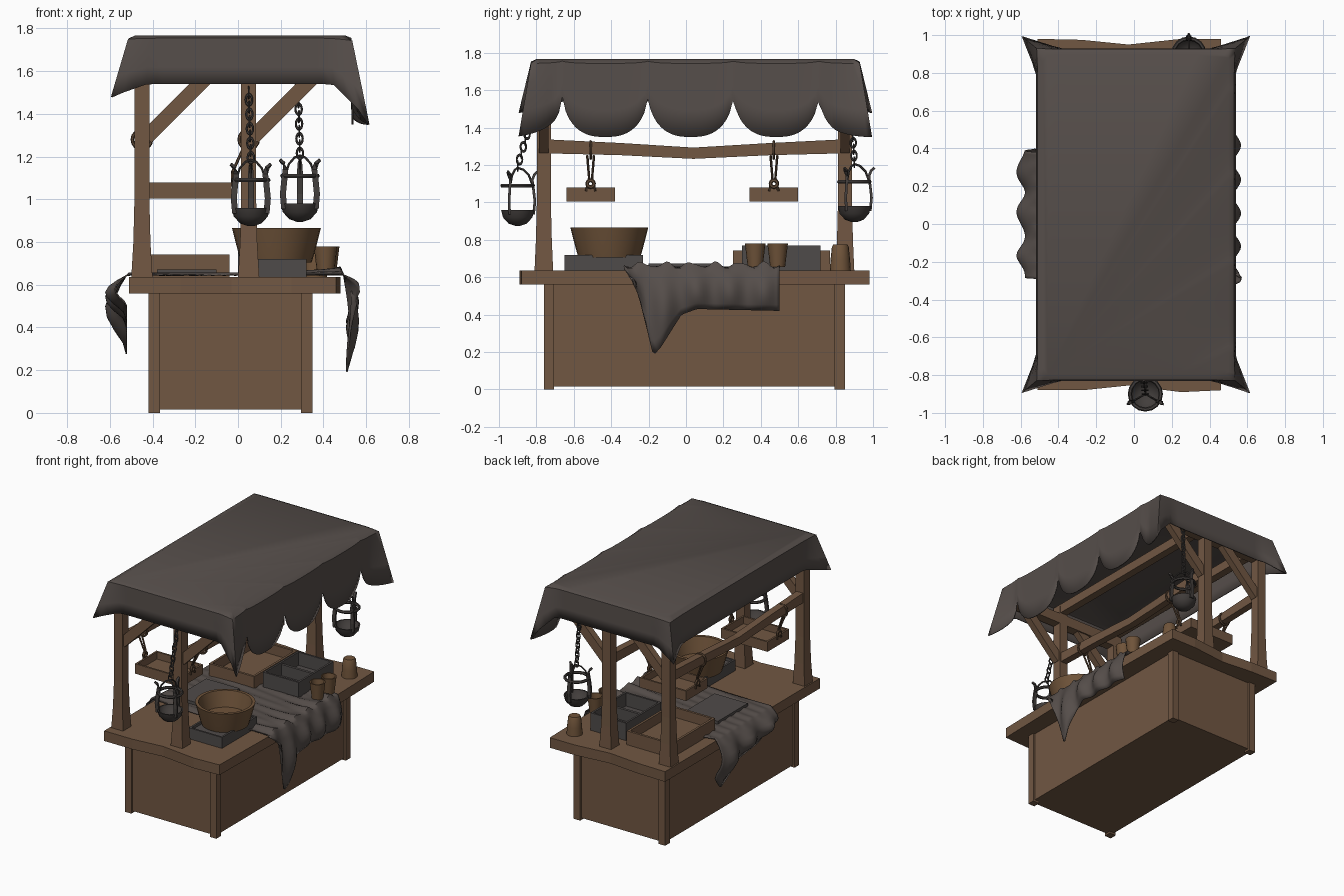
import bpy, bmesh, math
from math import sin, cos, pi
from mathutils import Vector

if "Cube" in bpy.data.objects:
    bpy.data.objects.remove(bpy.data.objects["Cube"])


def material(name, rgb):
    m = bpy.data.materials.new(name)
    m.use_nodes = True
    m.diffuse_color = (*rgb, 1)
    m.node_tree.nodes["Principled BSDF"].inputs["Base Color"].default_value = (*rgb, 1)
    return m


WOOD = material("brown wood", (0.165, 0.095, 0.055))
TURNED = material("warm turned wood", (0.16, 0.088, 0.042))
CLOTH = material("grey brown cloth", (0.092, 0.076, 0.069))
GREY = material("grey wood", (0.078, 0.07, 0.067))
IRON = material("dark iron", (0.055, 0.048, 0.045))
ROPE = material("rope", (0.12, 0.07, 0.04))


def finish(name, bm, mat, smooth=False):
    bmesh.ops.recalc_face_normals(bm, faces=bm.faces)
    me = bpy.data.meshes.new(name)
    bm.to_mesh(me)
    bm.free()
    me.materials.append(mat)
    ob = bpy.data.objects.new(name, me)
    bpy.context.collection.objects.link(ob)
    if smooth:
        bpy.ops.object.select_all(action="DESELECT")
        ob.select_set(True)
        bpy.context.view_layer.objects.active = ob
        bpy.ops.object.shade_smooth_by_angle(angle=math.radians(45))
    return ob


def bridge(bm, rings, closed=True):
    """Skin successive vertex rings with quads."""
    n = len(rings[0])
    for a, b in zip(rings, rings[1:]):
        for i in range(n if closed else n - 1):
            j = (i + 1) % n
            bm.faces.new((a[i], a[j], b[j], b[i]))


def box(name, lo, hi, mat, depth=0, rim=0.02):
    """Box between two corners; depth hollows it out from the top."""
    bm = bmesh.new()
    bmesh.ops.create_cube(bm, size=1)
    for v in bm.verts:
        v.co = [l + (c + 0.5) * (h - l) for l, h, c in zip(lo, hi, v.co)]
    if depth:
        top = max(bm.faces, key=lambda f: f.calc_center_median().z)
        bmesh.ops.inset_individual(bm, faces=[top], thickness=rim)
        hole = bmesh.ops.extrude_face_region(bm, geom=[top])["geom"]
        bmesh.ops.translate(bm, verts=[g for g in hole if isinstance(g, bmesh.types.BMVert)], vec=(0, 0, -depth))
        bm.faces.remove(top) if top.is_valid else None
    return finish(name, bm, mat)


def beam(name, pts, widths, heights, mat=WOOD, sides=4, smooth=False):
    """Sweep a section along a path, with a width and height at each point."""
    pts = [Vector(p) for p in pts]
    bm, rings = bmesh.new(), []
    for i, p in enumerate(pts):
        t = (pts[min(i + 1, len(pts) - 1)] - pts[max(i - 1, 0)]).normalized()
        side = Vector((1, 0, 0)) if abs(t.z) > 0.99 else t.cross(Vector((0, 0, 1))).normalized()
        up = side.cross(t)
        w = widths[i] if isinstance(widths, (list, tuple)) else widths
        h = heights[i] if isinstance(heights, (list, tuple)) else heights
        k = 0.7071 if sides == 4 else 0.5
        angles = [2 * pi * (j + 0.5) / sides for j in range(sides)]
        rings.append([bm.verts.new(p + side * w * k * cos(a) + up * h * k * sin(a)) for a in angles])
    bridge(bm, rings)
    bm.faces.new(rings[0])
    bm.faces.new(rings[-1])
    return finish(name, bm, mat, smooth)


def lathe(name, profile, loc, mat, n=24):
    bm = bmesh.new()
    rings = [[bm.verts.new((loc[0] + r * cos(2 * pi * i / n), loc[1] + r * sin(2 * pi * i / n), loc[2] + z))
              for i in range(n)] for r, z in profile]
    bridge(bm, rings)
    bm.faces.new(rings[0])
    bm.faces.new(rings[-1])
    return finish(name, bm, mat, True)


def torus(name, loc, R, r, rot=(0, 0, 0), stretch=1, mat=IRON):
    bpy.ops.mesh.primitive_torus_add(location=loc, rotation=rot, major_radius=R, minor_radius=r,
                                     major_segments=16, minor_segments=6)
    ob = bpy.context.object
    ob.name = name
    ob.scale.x = stretch
    ob.data.materials.append(mat)
    bpy.ops.object.shade_smooth_by_angle()
    return ob


# Cabinet: recessed panels between corner posts
box("cabinet_panels", (-0.405, -0.745, 0.015), (0.335, 0.835, 0.57), WOOD)
for x in (-0.42, 0.295):
    for y in (-0.76, 0.795):
        box("cabinet_corner", (x, y, 0), (x + 0.055, y + 0.055, 0.57), WOOD)

# Counter slab with wavy ends
outline = [(-0.51, -0.88), (-0.27, -0.88), (-0.03, -0.855), (0.25, -0.89), (0.46, -0.88), (0.48, 0.05),
           (0.46, 0.98), (0.25, 0.98), (-0.03, 0.95), (-0.28, 0.975), (-0.51, 0.98)]
bm = bmesh.new()
slab = [[bm.verts.new((x, y, z)) for x, y in outline] for z in (0.56, 0.637)]
bridge(bm, slab)
for ring in slab:
    bm.faces.new(ring)
finish("counter_slab", bm, WOOD)

# Roof frame: flared posts, cross beams and braces at both ends
for y in (-0.76, 0.85):
    for x in (-0.45, 0.05):
        beam("roof_post", [(x, y, z) for z in (0.63, 0.8, 1.0, 1.72)],
             [0.1, 0.08, 0.07, 0.07], [0.1, 0.085, 0.075, 0.075])
        beam("roof_brace", [(x + 0.02, y, 1.29), (x + 0.34, y, 1.61)], 0.05, 0.07)
    beam("cross_beam", [(-0.49, y, 1.62), (0.5, y, 1.62)], 0.07, 0.08)
for x in (-0.45, 0.05, 0.46):
    beam("roof_rail", [(x, -0.8, 1.7), (x, 0.89, 1.7)], 0.06, 0.07)
for x in (-0.45, 0.05):
    beam("bowed_rail", [(x, -0.76, 1.3), (x, -0.35, 1.285), (x, 0.04, 1.263), (x, 0.45, 1.285), (x, 0.85, 1.3)],
         0.055, [0.075, 0.065, 0.06, 0.065, 0.075])

# Canopy: flat top, straight hems on three sides, scallops on the +x side, flared corners
X0, X1, Y0, Y1 = -0.51, 0.53, -0.825, 0.925


def steps(a, b, n):
    return [a + (b - a) * i / n for i in range(n)]


def canopy_hem(x, y):
    if x > X1 - 0.001:
        d = abs(2 * (((y + 0.66) / 0.457) % 1) - 1)
        return 1.35 + 0.24 * (1 - math.sqrt(max(0, 1 - d ** 2.6)))
    near = min(y - Y0, Y1 - y)
    left = max(0, 1 - (x - X0) / 0.1) * max(0, 1 - near / 0.15)
    right = max(0, 1 - (X1 - x) / 0.1)
    return 1.54 - 0.17 * right - 0.06 * left


perimeter = ([(X1, y) for y in steps(Y0, Y1, 96)] + [(x, Y1) for x in steps(X1, X0, 32)] +
             [(X0, y) for y in steps(Y1, Y0, 40)] + [(x, Y0) for x in steps(X0, X1, 32)])
bm = bmesh.new()
rings = [[], [], [], [], []]
for x, y in perimeter:
    kx = max(0, 1 - min(x - X0, X1 - x) / 0.12)
    ky = max(0, 1 - min(y - Y0, Y1 - y) / 0.12)
    ox = math.copysign(kx * (0.01 + 0.075 * ky), x)
    oy = math.copysign(ky * (0.005 + 0.065 * kx), y)
    hem = canopy_hem(x, y)
    rings[0].append(bm.verts.new((x - math.copysign(0.03 * kx, x), y - math.copysign(0.03 * ky, y), 1.768)))
    for ring, f in zip(rings[1:], (0.06, 0.3, 0.65, 1)):
        ring.append(bm.verts.new((x + ox * f, y + oy * f, 1.768 + (hem - 1.768) * f)))
bm.faces.new(rings[0])
bridge(bm, rings)
canopy = finish("canopy", bm, CLOTH, True)
canopy.modifiers.new("thickness", "SOLIDIFY").thickness = 0.008


# Runner cloth draped over both long edges of the counter
def ramp(x, pts):
    for (a, u), (b, v) in zip(pts, pts[1:]):
        if x <= b:
            return u + (v - u) * max(0, (x - a) / (b - a))
    return pts[-1][1]


bm, rows = bmesh.new(), []
for i in range(49):
    t = i / 48
    yl, yr = -0.29 + 0.67 * t, -0.33 + 0.83 * t
    low_l = ramp(yl, [(-0.29, 0.5), (-0.1, 0.44), (0.15, 0.4), (0.33, 0.27), (0.38, 0.36)])
    low_r = ramp(yr, [(-0.33, 0.57), (-0.22, 0.18), (-0.17, 0.23), (-0.05, 0.4), (0.04, 0.43), (0.5, 0.42)])
    row = []
    for k in range(8):
        f = 1 - k / 7
        bulge = 0.075 * sin(pi * min(1, f * 1.1)) * (1 + 0.3 * sin(yl * 28))
        row.append((-0.525 - bulge, yl + 0.02 * f * sin(yl * 20), 0.645 + (low_l - 0.645) * f))
    for k in range(21):
        f = k / 20
        y = yl + (yr - yl) * f
        z = 0.648 + 0.01 * sin(y * 37 + f * 5) ** 2 + 0.028 * f ** 6 * sin(y * 24 + 1) ** 2
        row.append((-0.51 + 0.99 * f, y, z))
    for k in range(8):
        f = k / 7
        bulge = 0.05 * sin(pi * 0.85 * f) * (1 + 0.4 * sin(yr * 34))
        row.append((0.497 + bulge, yr + 0.06 * f * (1 - t) ** 2, 0.648 + (low_r - 0.648) * f))
    rows.append([bm.verts.new(p) for p in row])
bridge(bm, rows, closed=False)
runner = finish("runner_cloth", bm, CLOTH, True)
runner.modifiers.new("thickness", "SOLIDIFY").thickness = 0.006

# Goods on the counter
box("bowl_crate", (0.04, -0.65, 0.637), (0.32, -0.23, 0.72), GREY, 0.02)
lathe("wash_bowl", [(0.165, 0), (0.18, 0.05), (0.208, 0.16), (0.185, 0.16), (0.155, 0.045)],
      (0.18, -0.41, 0.705), TURNED, 28)
box("grey_crate", (0.0, 0.3, 0.637), (0.3, 0.72, 0.77), GREY, 0.1)
box("crate_divider", (0.01, 0.5, 0.66), (0.29, 0.52, 0.755), GREY)
box("wood_tray", (-0.42, 0.25, 0.637), (-0.04, 0.77, 0.742), WOOD, 0.075, 0.025)
box("flat_board", (-0.38, -0.2, 0.65), (-0.1, 0.16, 0.672), GREY)
CUP = [(0.04, 0), (0.055, 0.125), (0.046, 0.125), (0.034, 0.02)]
lathe("cup", CUP, (0.41, 0.37, 0.655), TURNED, 16)
lathe("cup", CUP, (0.42, 0.49, 0.655), TURNED, 16)
lathe("upturned_cup", [(0.056, 0), (0.052, 0.06), (0.045, 0.125), (0.038, 0.137)], (0.36, 0.825, 0.637), TURNED, 16)

# Trays hung by ropes from the bowed rails
for y in (-0.51, 0.47):
    box("hanging_tray", (-0.42, y - 0.13, 1.005), (-0.03, y + 0.13, 1.08), WOOD, 0.055)
    for rail, edge in ((-0.45, -0.425), (0.05, -0.025)):
        torus("rope_loop", (rail, y, 1.28), 0.045, 0.008, (pi / 2, 0, 0), mat=ROPE)
        for s in (-1, 1):
            beam("rope", [(rail - 0.02, y + 0.018 * s, 1.25), (edge, y + 0.008 * s, 1.13), (edge, y + 0.024 * s, 1.06)],
                 0.014, 0.014, ROPE, 6, True)
        torus("rope_knot", (edge, y, 1.1), 0.018, 0.01, (0, pi / 2, 0), mat=ROPE)


# Iron fire baskets on chains
def fire_basket(x, y, z, top):
    lathe("basket_bowl", [(0.015, 0), (0.05, 0.012), (0.08, 0.045), (0.09, 0.085), (0.08, 0.085),
                          (0.065, 0.05), (0.02, 0.03)], (x, y, z), IRON, 18)
    torus("basket_ring", (x, y, z + 0.215), 0.082, 0.011)
    for a in (-pi / 6, pi / 2, pi * 7 / 6):
        shape = [(0.085, 0.06), (0.092, 0.13), (0.084, 0.2), (0.078, 0.245), (0.09, 0.275), (0.108, 0.29)]
        beam("basket_strap", [(x + r * cos(a), y + r * sin(a), z + h) for r, h in shape],
             [0.028, 0.028, 0.028, 0.026, 0.02, 0.008], 0.014, IRON)
        arch = [(0.08, 0.215), (0.06, 0.27), (0.03, 0.3), (0, 0.31)]
        beam("basket_arch", [(x + r * cos(a), y + r * sin(a), z + h) for r, h in arch], 0.012, 0.012, IRON, 6)
    start, end = Vector((x, y, z + 0.32)), Vector(top)
    n = round((end - start).length / 0.036)
    for i in range(n + 1):
        torus("chain_link", start.lerp(end, i / n), 0.015, 0.005, (pi / 2, pi / 2, pi / 2 * (i % 2)), 1.6)


fire_basket(0.06, -0.9, 0.875, (0.05, -0.81, 1.5))
fire_basket(0.29, 0.9, 0.895, (0.28, 0.88, 1.56))
